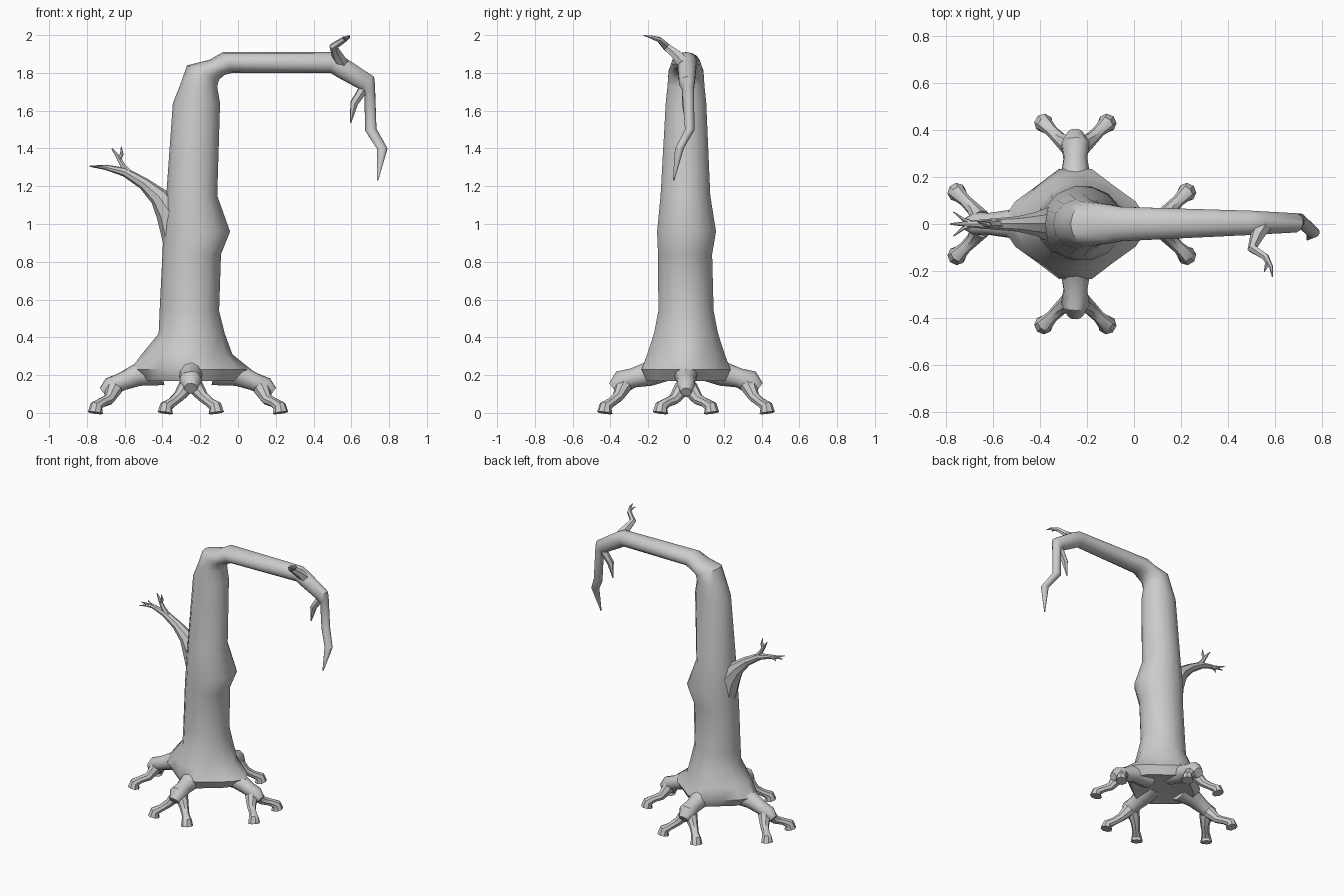
import bpy, math
from mathutils import Vector

CX = -0.25  # trunk axis


def build(name, rings, tip=None, hollow=None):
    """Skin a list of vertex rings; caps are flat unless a start apex is given."""
    n = len(rings[0])
    verts = [v for r in rings for v in r]
    faces = []
    for i in range(len(rings) - 1):
        for j in range(n):
            a, b = i * n + j, i * n + (j + 1) % n
            faces.append((a, b, b + n, a + n))
    faces.append([(len(rings) - 1) * n + j for j in range(n)])
    if hollow:
        verts.append(hollow)
        faces += [((j + 1) % n, j, len(verts) - 1) for j in range(n)]
    else:
        faces.append(list(range(n))[::-1])
    me = bpy.data.meshes.new(name)
    me.from_pydata([tuple(v) for v in verts], [], faces)
    ob = bpy.data.objects.new(name, me)
    bpy.context.collection.objects.link(ob)
    bpy.ops.object.select_all(action='DESELECT')
    ob.select_set(True)
    bpy.context.view_layer.objects.active = ob
    bpy.ops.object.shade_smooth_by_angle(angle=math.radians(42))
    return ob


def tube(name, pts, n=8):
    """Tapered limb along points (x, y, z, radius)."""
    P = [Vector(p[:3]) for p in pts]
    rings, u = [], None
    for i, p in enumerate(P):
        t = Vector()
        if i > 0:
            t += (p - P[i - 1]).normalized()
        if i < len(P) - 1:
            t += (P[i + 1] - p).normalized()
        t.normalize()
        if u is None:
            u = t.orthogonal()
        u = (u - t * u.dot(t)).normalized()
        w = t.cross(u)
        r = pts[i][3]
        rings.append([p + r * (math.cos(a) * u + math.sin(a) * w)
                      for a in (2 * math.pi * j / n for j in range(n))])
    return build(name, rings)


# Trunk and bent bough: outer x,z / inner x,z / half width y / centre y / diamond amount
sections = [
    (-0.51, 0.17, 0.01, 0.17, 0.22, 0, 0.16),
    (-0.57, 0.23, 0.07, 0.23, 0.25, 0, 0.18),
    (-0.51, 0.31, -0.03, 0.31, 0.215, 0, 0.10),
    (-0.42, 0.42, -0.07, 0.42, 0.175, 0, 0.03),
    (-0.415, 0.54, -0.10, 0.54, 0.15, 0, 0),
    (-0.40, 0.84, -0.09, 0.84, 0.147, -0.005, 0),
    (-0.395, 0.96, -0.042, 0.96, 0.16, 0.003, 0),
    (-0.38, 1.15, -0.11, 1.15, 0.135, -0.003, 0),
    (-0.345, 1.64, -0.095, 1.64, 0.11, 0, 0),
    (-0.305, 1.74, -0.11, 1.73, 0.10, 0, 0),
    (-0.27, 1.84, -0.10, 1.765, 0.095, 0, 0),
    (-0.15, 1.87, -0.07, 1.79, 0.085, 0, 0),
    (-0.08, 1.91, -0.03, 1.80, 0.075, 0, 0),
    (0.51, 1.91, 0.49, 1.80, 0.053, 0.005, 0),
    (0.56, 1.885, 0.53, 1.775, 0.05, 0.005, 0),
    (0.72, 1.78, 0.65, 1.71, 0.042, 0.005, 0),
    (0.725, 1.74, 0.67, 1.69, 0.032, 0.01, 0),
    (0.733, 1.505, 0.672, 1.495, 0.026, 0.02, 0),
    (0.792, 1.40, 0.735, 1.40, 0.024, -0.035, 0),
    (0.742, 1.23, 0.735, 1.23, 0.004, -0.066, 0),
]
N = 14
rings = []
for ax, az, bx, bz, hy, cy, k in sections:
    c = Vector(((ax + bx) / 2, cy, (az + bz) / 2))
    h = Vector(((bx - ax) / 2, 0, (bz - az) / 2))
    ring = []
    for j in range(N):
        a = 2 * math.pi * j / N
        s = 1 - k * (1 - math.cos(4 * a)) / 2
        ring.append(c + s * (math.cos(a) * h + Vector((0, math.sin(a) * hy, 0))))
    rings.append(ring)
build("trunk_and_bough", rings, hollow=(CX, 0, 0.2))

# Roots: profile (distance, height, radius), each with two splayed toes
short_root = [(0.10, 0.25, 0.08), (0.20, 0.205, 0.065), (0.28, 0.185, 0.052),
              (0.34, 0.165, 0.062), (0.385, 0.13, 0.035)]
long_root = [(0.15, 0.225, 0.08), (0.28, 0.20, 0.06), (0.36, 0.165, 0.048),
             (0.42, 0.14, 0.05), (0.46, 0.11, 0.028)]
toe = [(0.33, 0.02, 0.145, 0.045), (0.36, 0.065, 0.085, 0.03),
       (0.395, 0.10, 0.055, 0.026), (0.425, 0.13, 0.036, 0.034),
       (0.43, 0.135, 0.0, 0.041)]
for label, d, prof, off, drop in (
        ("front", (0, -1), short_root, 0, 0), ("back", (0, 1), short_root, 0, 0),
        ("left", (-1, 0), long_root, 0.075, 0.015),
        ("right", (1, 0), long_root, 0.045, 0.015)):
    def place(dist, side, z, r):
        return (CX + d[0] * dist - d[1] * side, d[1] * dist + d[0] * side, z, r)
    shift = off - 0.07 if prof is long_root else 0
    tube(label + "_root", [place(q + shift, 0, z, r) for q, z, r in prof], 10)
    for s, side in ((-1, "a"), (1, "b")):
        tube(f"{label}_root_toe_{side}",
             [place(q + off, s * w, max(0, z - drop) if z > 0.08 else z, r)
              for q, w, z, r in toe])

# Left side branch with forked twigs
tube("left_branch", [(-0.33, 0, 0.92, 0.07), (-0.36, 0, 1.06, 0.075),
                     (-0.42, 0, 1.145, 0.05), (-0.50, 0, 1.215, 0.032),
                     (-0.60, 0, 1.275, 0.024), (-0.70, 0, 1.30, 0.014),
                     (-0.785, 0.0, 1.306, 0.003)])
for i, s in enumerate((-1, 1)):
    tube(f"left_branch_tip_{i}", [(-0.68, 0, 1.295, 0.012), (-0.73, s * 0.02, 1.302, 0.008),
                                  (-0.77, s * 0.052, 1.305, 0.002)], 6)
tube("left_twig", [(-0.57, 0, 1.26, 0.022), (-0.61, 0, 1.31, 0.015),
                   (-0.635, 0, 1.355, 0.012), (-0.668, 0.01, 1.40, 0.003)], 6)
tube("left_twig_fork", [(-0.63, 0, 1.34, 0.012), (-0.615, -0.005, 1.37, 0.01),
                        (-0.618, -0.01, 1.41, 0.002)], 6)

# Twigs on the bough: hanging stub and upright crooked twig
tube("hanging_twig", [(0.68, 0.01, 1.74, 0.03), (0.645, 0.005, 1.685, 0.025),
                      (0.615, 0, 1.64, 0.023), (0.596, 0, 1.535, 0.003)], 6)
tube("upper_twig", [(0.55, -0.01, 1.85, 0.036), (0.525, -0.05, 1.895, 0.03),
                    (0.505, -0.105, 1.94, 0.022), (0.56, -0.14, 1.975, 0.016),
                    (0.585, -0.185, 1.99, 0.009), (0.59, -0.225, 1.998, 0.002)], 6)
tube("upper_twig_fork", [(0.57, -0.16, 1.98, 0.011), (0.555, -0.205, 1.992, 0.002)], 6)
